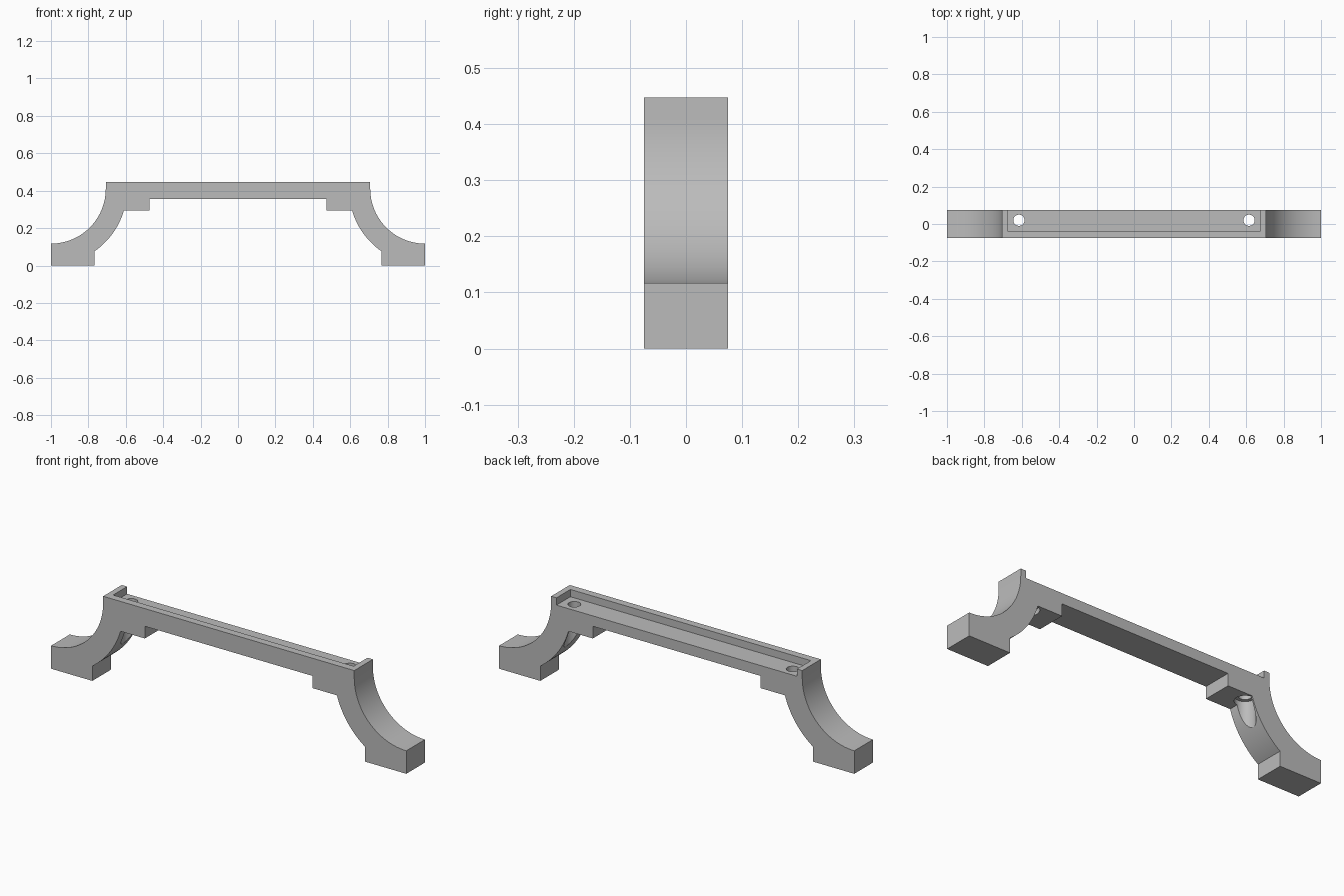
import bpy, bmesh
from math import sin, cos, asin, acos, pi, radians

cube = bpy.data.objects.get("Cube")
if cube:
    bpy.data.objects.remove(cube)

HALF_DEPTH = 0.075
TOP = 0.447

grey = bpy.data.materials.new("mid grey")
grey.use_nodes = True
colour = (0.5, 0.5, 0.5, 1)
grey.diffuse_color = colour
grey.node_tree.nodes["Principled BSDF"].inputs["Base Color"].default_value = colour


def arc(radius, start, end, steps=32):
    """Points on a leg curve, centred above the tip of the foot."""
    angles = [start + (end - start) * i / steps for i in range(steps + 1)]
    return [(1 + radius * cos(a), 0.41 + radius * sin(a)) for a in angles]


def finish(name, bm):
    bmesh.ops.recalc_face_normals(bm, faces=bm.faces)
    mesh = bpy.data.meshes.new(name)
    bm.to_mesh(mesh)
    bm.free()
    mesh.materials.append(grey)
    obj = bpy.data.objects.new(name, mesh)
    bpy.context.collection.objects.link(obj)
    return obj


def box(name, low, high):
    bm = bmesh.new()
    bmesh.ops.create_cube(bm, size=1)
    for v in bm.verts:
        v.co = [a + (b - a) * (c + 0.5) for a, b, c in zip(low, high, v.co)]
    return finish(name, bm)


def cylinder(name, x, y, radius, low, high):
    bm = bmesh.new()
    bmesh.ops.create_cone(bm, cap_ends=True, segments=48, radius1=radius,
                          radius2=radius, depth=high - low)
    bmesh.ops.translate(bm, vec=(x, y, (low + high) / 2), verts=bm.verts)
    return finish(name, bm)


# Bracket outline: right half, then its mirror image
outer, inner = 0.293, 0.407
half = [(0.707, TOP)] + arc(outer, pi, 1.5 * pi) + [(1, 0), (0.768, 0)]
half += arc(inner, pi + acos(0.232 / inner), pi + asin(0.115 / inner))
half += [(0.472, 0.295), (0.472, 0.357)]
outline = half + [(-x, z) for x, z in reversed(half)]

bm = bmesh.new()
face = bm.faces.new([bm.verts.new((x, -HALF_DEPTH, z)) for x, z in outline])
side = bmesh.ops.extrude_face_region(bm, geom=[face])["geom"]
bmesh.ops.translate(bm, vec=(0, 2 * HALF_DEPTH, 0),
                    verts=[v for v in side if isinstance(v, bmesh.types.BMVert)])
bracket = finish("bracket", bm)

# Rebate open to the back, screw holes and their counterbores
cutters = [box("rebate_cutter", (-0.677, -0.037, TOP - 0.037), (0.677, 0.2, 0.6))]
for label, s in (("left", 1), ("right", -1)):
    cutters.append(cylinder(label + "_hole_cutter", s * 0.615, 0.02, 0.03, 0.15, 0.55))
    cutters.append(cylinder(label + "_counterbore_cutter", s * 0.615, 0.02, 0.048, 0.1, 0.32))

for cutter in cutters:
    cutter.hide_render = True
    cutter.hide_set(True)
    mod = bracket.modifiers.new(cutter.name, "BOOLEAN")
    mod.operation = "DIFFERENCE"
    mod.solver = "EXACT"
    mod.object = cutter

# Apply the cuts and smooth the curved surfaces
bpy.ops.object.select_all(action="DESELECT")
bracket.select_set(True)
bpy.context.view_layer.objects.active = bracket
for mod in list(bracket.modifiers):
    bpy.ops.object.modifier_apply(modifier=mod.name)
for cutter in cutters:
    bpy.data.objects.remove(cutter)
bpy.ops.object.shade_smooth_by_angle(angle=radians(30))
